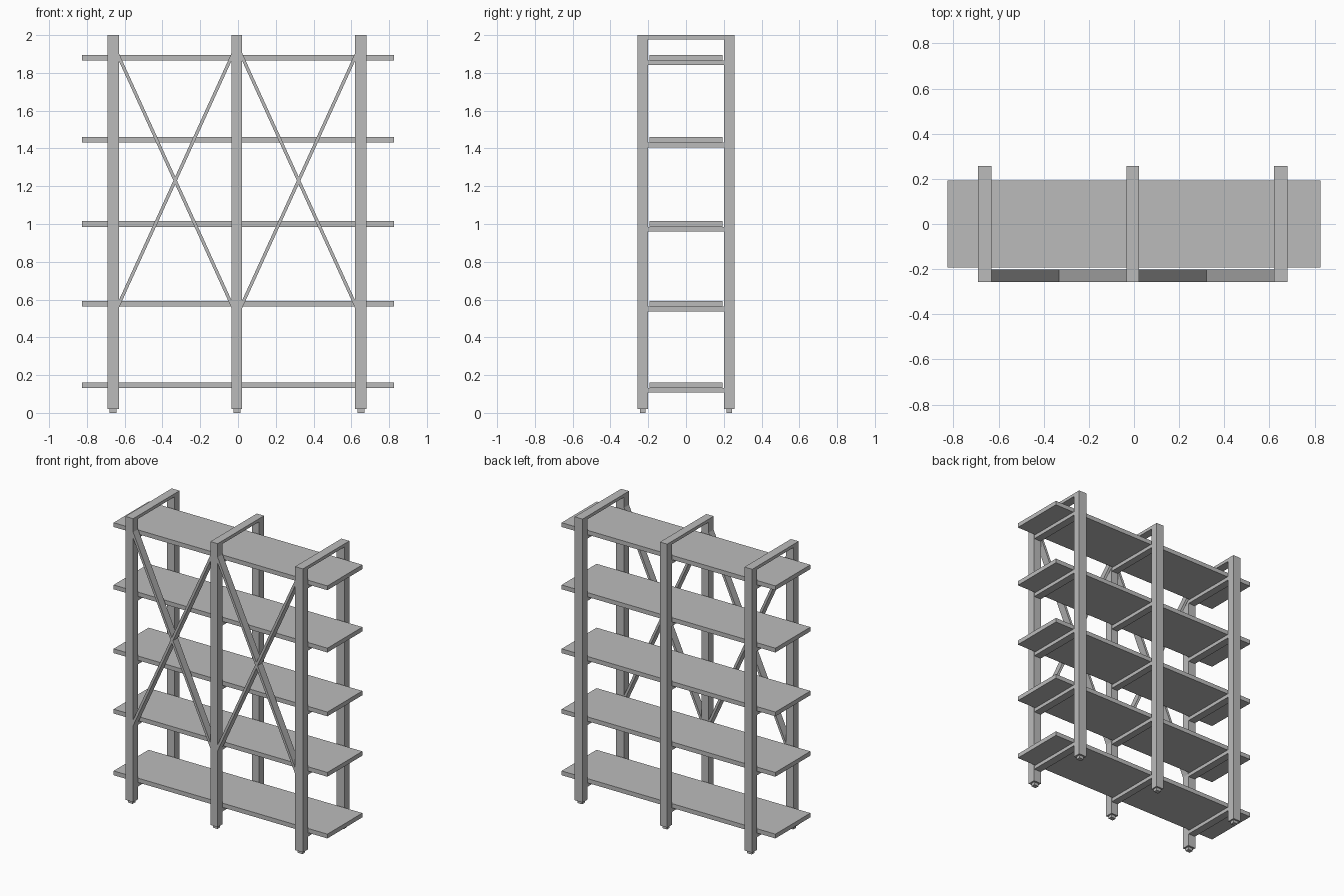
import bpy
import bmesh
from mathutils import Vector

cube = bpy.data.objects.get("Cube")
if cube:
    bpy.data.objects.remove(cube, do_unlink=True)

grey = bpy.data.materials.new("plain grey")
grey.use_nodes = True
grey.diffuse_color = (0.5, 0.5, 0.5, 1)
grey.node_tree.nodes["Principled BSDF"].inputs["Base Color"].default_value = grey.diffuse_color


def prism(name, outline, depth):
    """Extrude a planar outline along the depth vector."""
    bm = bmesh.new()
    face = bm.faces.new([bm.verts.new(p) for p in outline])
    ext = bmesh.ops.extrude_face_region(bm, geom=[face])
    moved = [v for v in ext["geom"] if isinstance(v, bmesh.types.BMVert)]
    bmesh.ops.translate(bm, verts=moved, vec=depth)
    bmesh.ops.recalc_face_normals(bm, faces=bm.faces)
    mesh = bpy.data.meshes.new(name)
    bm.to_mesh(mesh)
    bm.free()
    mesh.materials.append(grey)
    obj = bpy.data.objects.new(name, mesh)
    bpy.context.collection.objects.link(obj)
    return obj


def box(name, x0, x1, y0, y1, z0, z1):
    outline = [(x0, y0, z0), (x1, y0, z0), (x1, y1, z0), (x0, y1, z0)]
    return prism(name, outline, (0, 0, z1 - z0))


OUTER, INNER = 0.256, 0.202        # post faces in y
POST_BOTTOM, TOP, RAIL = 0.02, 2.0, 0.022
SHELF = 0.03
shelf_bottoms = [0.132, 0.563, 0.985, 1.431, 1.866]
frames = {"right": (-0.691, -0.631), "middle": (-0.034, 0.022), "left": (0.62, 0.681)}

# Upright frames: two posts joined by a top rail, with feet and shelf supports
for side, (x0, x1) in frames.items():
    half = [(OUTER, TOP), (OUTER, POST_BOTTOM), (INNER, POST_BOTTOM), (INNER, TOP - RAIL)]
    profile = half + [(-y, z) for y, z in reversed(half)]
    prism(f"{side}_frame", [(x0, y, z) for y, z in profile], (x1 - x0, 0, 0))
    mid = (x0 + x1) / 2
    for place, s in (("front", -1), ("back", 1)):
        y = s * (OUTER + INNER) / 2
        box(f"{side}_{place}_foot", mid - 0.018, mid + 0.018, y - 0.015, y + 0.015, 0, POST_BOTTOM)
    for i, z in enumerate(shelf_bottoms):
        box(f"{side}_shelf_support_{i + 1}", x0 + 0.003, x1 - 0.003, -INNER, INNER, z - 0.025, z)

# Shelves
for i, z in enumerate(shelf_bottoms):
    box(f"shelf_{i + 1}", -0.826, 0.826, -0.193, 0.193, z, z + SHELF)

# Crossed flat braces between the front posts
LOW, HIGH, THICK = 0.575, 1.885, 0.017
bays = {"right": (frames["right"][1], frames["middle"][0]),
        "left": (frames["middle"][1], frames["left"][0])}
for side, (x0, x1) in bays.items():
    for kind, za, zb in (("rising", LOW, HIGH), ("falling", HIGH, LOW)):
        slope = Vector((x1 - x0, 0, zb - za))
        rise = THICK / 2 * slope.length / slope.x      # vertical half height of the strap
        outline = [(x0, -OUTER, za - rise), (x1, -OUTER, zb - rise),
                   (x1, -OUTER, zb + rise), (x0, -OUTER, za + rise)]
        prism(f"{side}_{kind}_brace", outline, (0, OUTER - INNER, 0))
